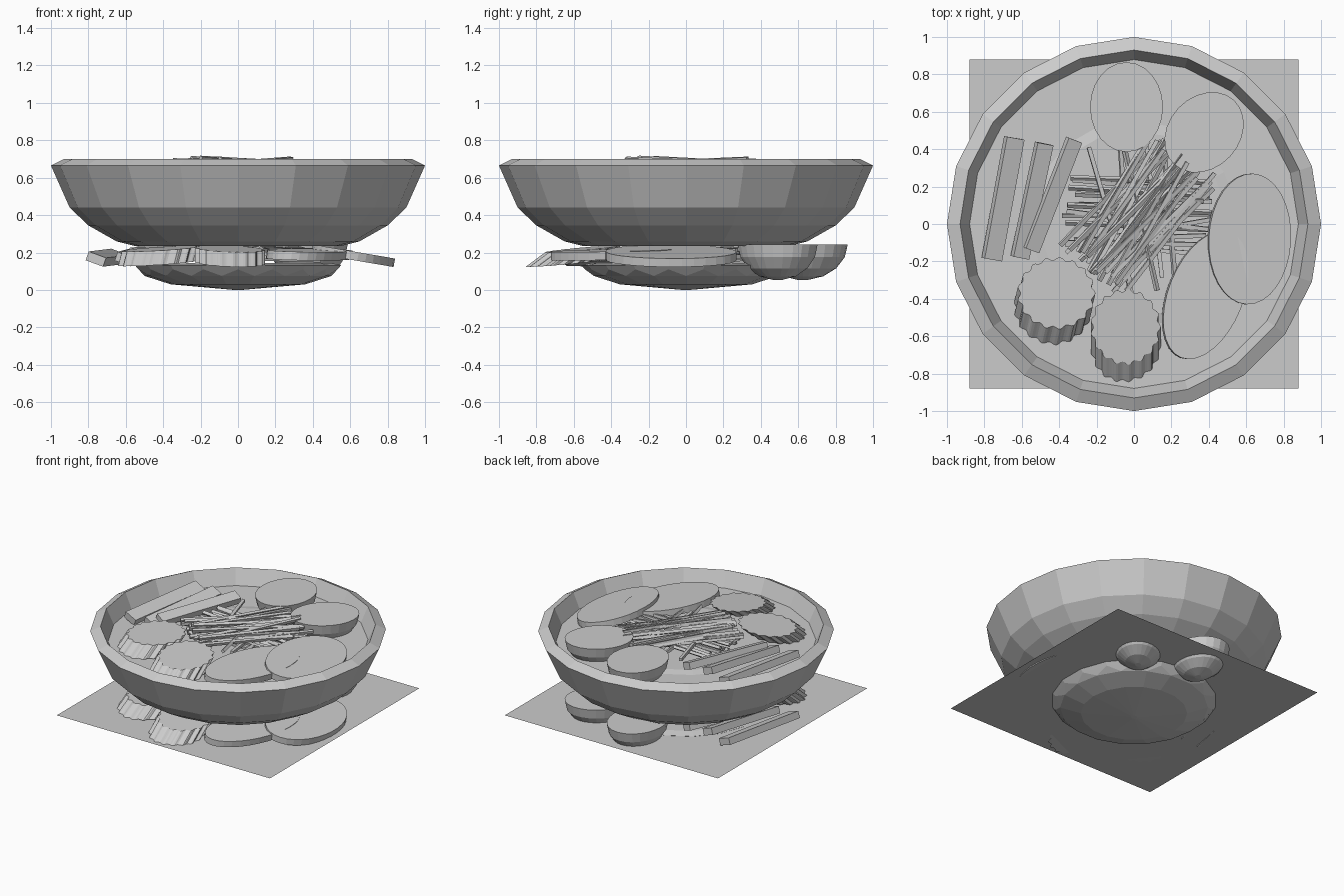
import bpy, bmesh, math, random
from mathutils import Vector, Matrix

if "Cube" in bpy.data.objects:
    bpy.data.objects.remove(bpy.data.objects["Cube"])

random.seed(4)
LIFT = 0.455          # height between the spare serving below and the one in the bowl


def ring(n, rx, ry, z, cx=0, cy=0, angle=0, phase=0, flute=0, teeth=0, slope=(0, 0)):
    """Ellipse of points, optionally fluted, turned and sloped."""
    pts = []
    for i in range(n):
        a = 2 * math.pi * i / n + phase
        k = 1 + flute * math.cos(teeth * a)
        x, y = rx * k * math.cos(a), ry * k * math.sin(a)
        ca, sa = math.cos(angle), math.sin(angle)
        x, y = x * ca - y * sa, x * sa + y * ca
        pts.append(Vector((cx + x, cy + y, z + slope[0] * x + slope[1] * y)))
    return pts


def finish(name, bm):
    bmesh.ops.recalc_face_normals(bm, faces=bm.faces)
    me = bpy.data.meshes.new(name)
    bm.to_mesh(me)
    bm.free()
    ob = bpy.data.objects.new(name, me)
    bpy.context.collection.objects.link(ob)
    return ob


def loft(name, rings, caps=True, tri=False):
    bm = bmesh.new()
    vs = [[bm.verts.new(p) for p in r] for r in rings]
    n = len(vs[0])
    for a, b in zip(vs, vs[1:]):
        for i in range(n):
            j = (i + 1) % n
            if tri:
                bm.faces.new((a[i], a[j], b[i]))
                bm.faces.new((a[j], b[j], b[i]))
            else:
                bm.faces.new((a[i], a[j], b[j], b[i]))
    if caps:
        bm.faces.new(vs[0])
        bm.faces.new(vs[-1])
    return finish(name, bm)


def stick(bm, centre, length, width, height, yaw, pitch=0, roll=0):
    m = (Matrix.Translation(centre) @ Matrix.Rotation(yaw, 4, 'Z')
         @ Matrix.Rotation(pitch, 4, 'Y') @ Matrix.Rotation(roll, 4, 'X')
         @ Matrix.Diagonal((length, width, height, 1)))
    bmesh.ops.create_cube(bm, size=1, matrix=m)


# Bowl: 20-sided shell with bevelled rim
profile = [(0.55, 0.235), (0.65, 0.26), (0.80, 0.345), (0.90, 0.44), (1.0, 0.665),
           (0.93, 0.70), (0.88, 0.59), (0.80, 0.44), (0.62, 0.33), (0.40, 0.30)]
loft("bowl", [ring(20, r, r, z, phase=math.pi / 2) for r, z in profile])

# Broth inside the bowl, and the square sheet below it
loft("broth", [ring(20, 0.882, 0.882, 0.588, phase=math.pi / 2)], caps=False)
bm = bmesh.new()
bm.faces.new([bm.verts.new(p) for p in ring(20, 0.882, 0.882, 0.588, phase=math.pi / 2)])
bpy.data.objects.remove(bpy.data.objects["broth"])
finish("broth", bm)
bm = bmesh.new()
bm.faces.new([bm.verts.new((x * 0.88, y * 0.88, 0.13))
              for x, y in ((-1, -1), (1, -1), (1, 1), (-1, 1))])
finish("square_sheet", bm)

food = []

# Rounded noodle mound
mound = [(0.02, 0.0), (0.36, 0.03), (0.50, 0.075), (0.54, 0.11), (0.56, 0.132), (0.50, 0.145)]
food.append(loft("noodle_mound", [ring(18, r, r, z, phase=(math.pi / 18) * (k > 2))
                                  for k, (r, z) in enumerate(mound)], tri=True))

# Halved eggs, flat side up
for name, cx, cy, rx, ry, ang in (("egg_half_left", -0.04, 0.625, 0.195, 0.24, 0),
                                  ("egg_half_right", 0.375, 0.49, 0.19, 0.235, -0.75)):
    rows = []
    for k in range(5):
        t = k * math.radians(21)
        s = math.cos(t)
        rows.append(ring(24, rx * s, ry * s, 0.244 - 0.192 * math.sin(t), cx, cy, ang))
    food.append(loft(name, rows))

# Oval slices
for name, cx, cy, rx, ry, ang, z, slope in (
        ("oval_slice_right", 0.62, -0.08, 0.22, 0.35, -0.05, 0.205, (-0.17, 0)),
        ("oval_slice_front", 0.385, -0.38, 0.20, 0.36, -0.38, 0.212, (-0.03, 0.03))):
    food.append(loft(name, [ring(32, rx, ry, z, cx, cy, ang, slope=slope),
                            ring(32, rx, ry, z - 0.045, cx - 0.008, cy, ang, slope=slope)]))

# Crinkle-cut slices leaning outward
for name, cx, cy, rx, ry, dx, dy, sl in (
        ("crinkle_slice_left", -0.415, -0.37, 0.20, 0.185, -0.02, -0.085, (0.06, 0.05)),
        ("crinkle_slice_front", -0.045, -0.55, 0.18, 0.195, 0.0, -0.105, (-0.04, 0.09))):
    top = dict(flute=0.045, teeth=17, slope=sl)
    food.append(loft(name, [ring(102, rx, ry, 0.22, cx, cy, **top),
                            ring(102, rx, ry, 0.142, cx + dx, cy + dy, **top)]))

# Thick batons on the left
bm = bmesh.new()
for p, q, w in (((-0.76, -0.19, 0.165), (-0.64, 0.46, 0.18), 0.10),
                ((-0.61, -0.18, 0.165), (-0.48, 0.43, 0.20), 0.09),
                ((-0.55, -0.14, 0.19), (-0.32, 0.45, 0.20), 0.08)):
    p, q = Vector(p), Vector(q)
    d = q - p
    stick(bm, (p + q) / 2, d.length, w, 0.05, math.atan2(d.y, d.x),
          -math.asin(d.z / d.length), 0.35)
food.append(finish("batons", bm))

# Thin shreds piled in the middle: (count, direction, spread, length, height)
bm = bmesh.new()
for count, yaw, spread, length, z in ((13, 0.02, 0.18, 0.80, 0.185),
                                      (5, 1.75, 0.12, 0.80, 0.20),
                                      (26, 0.93, 0.16, 0.80, 0.222)):
    for i in range(count):
        a = math.radians(0) + yaw + random.uniform(-spread, spread)
        off = ((i + 0.5) / count - 0.5) * 0.40
        c = Vector((0.03 - math.sin(yaw) * off, 0.05 + math.cos(yaw) * off,
                    z + random.uniform(-0.015, 0.015)))
        stick(bm, c, length * random.uniform(0.85, 1.05), 0.022, 0.02, a,
              random.uniform(-0.04, 0.04), random.uniform(0, 0.8))
food.append(finish("shreds", bm))

# The same serving again, inside the bowl
for ob in food:
    dup = bpy.data.objects.new(ob.name + "_in_bowl", ob.data)
    dup.location.z = LIFT
    bpy.context.collection.objects.link(dup)
